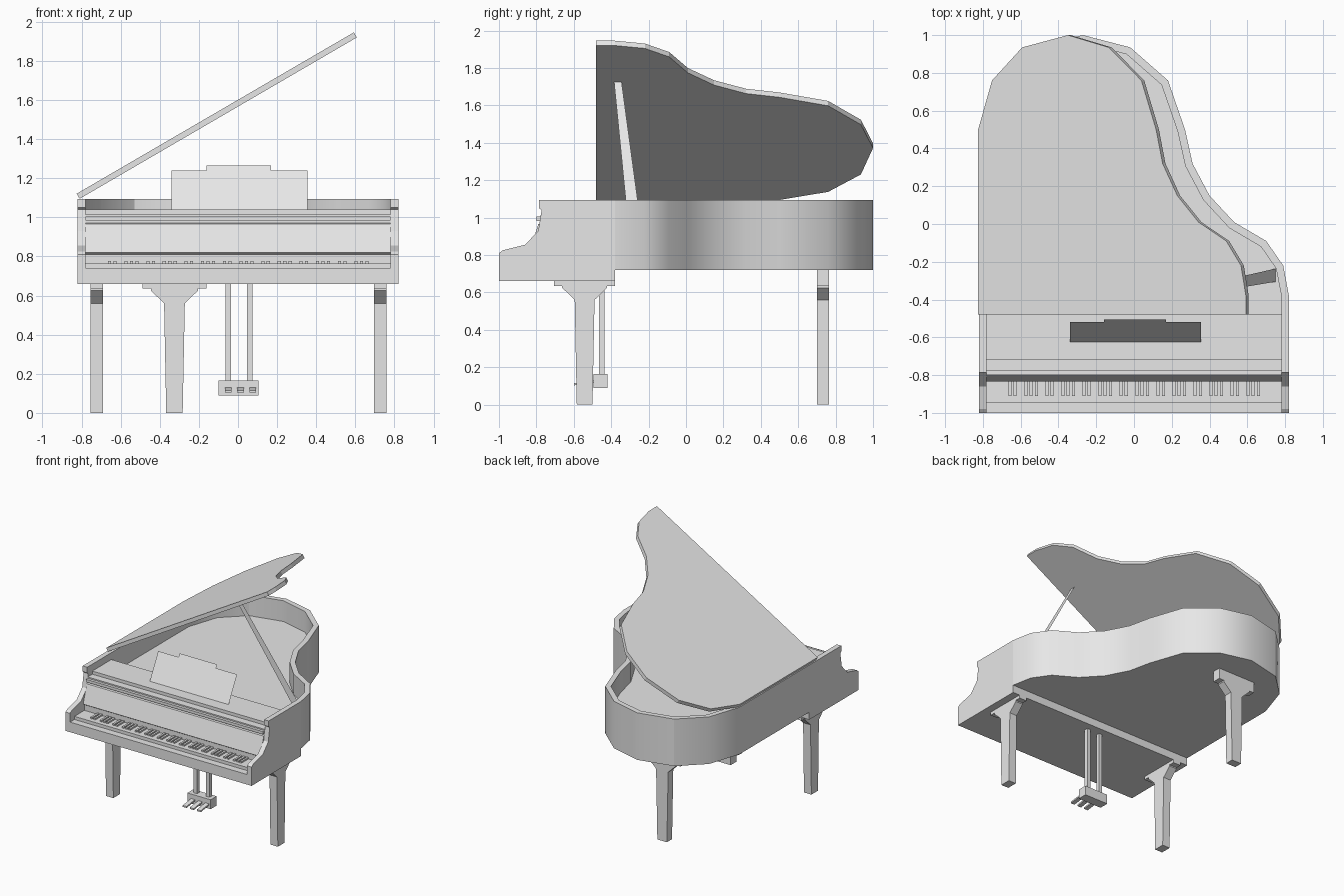
import bpy, bmesh, math
from mathutils import Vector, Matrix

cube = bpy.data.objects.get("Cube")
if cube:
    bpy.data.objects.remove(cube)

grey = bpy.data.materials.new("light_grey")
grey.use_nodes = True
grey.diffuse_color = (0.8, 0.8, 0.8, 1)
grey.node_tree.nodes["Principled BSDF"].inputs["Base Color"].default_value = (0.8, 0.8, 0.8, 1)


def make(name, verts, faces):
    mesh = bpy.data.meshes.new(name)
    mesh.from_pydata(verts, [], faces)
    bm = bmesh.new()
    bm.from_mesh(mesh)
    bmesh.ops.recalc_face_normals(bm, faces=bm.faces)
    bm.to_mesh(mesh)
    bm.free()
    mesh.materials.append(grey)
    obj = bpy.data.objects.new(name, mesh)
    bpy.context.collection.objects.link(obj)
    return obj


def prism(name, pts, axis, a, b):
    """Extrude a 2D profile along an axis from a to b."""
    place = {"x": lambda p, t: (t, p[0], p[1]),
             "y": lambda p, t: (p[0], t, p[1]),
             "z": lambda p, t: (p[0], p[1], t)}[axis]
    n = len(pts)
    verts = [place(p, t) for t in (a, b) for p in pts]
    faces = [list(range(n)), list(range(n, 2 * n))]
    faces += [(i, (i + 1) % n, n + (i + 1) % n, n + i) for i in range(n)]
    return make(name, verts, faces)


def box(name, x0, x1, y0, y1, z0, z1):
    return prism(name, [(x0, y0), (x1, y0), (x1, y1), (x0, y1)], "z", z0, z1)


def offset(path, d):
    """Shift an open path to its left by d."""
    out = []
    for i, p in enumerate(path):
        dirs = [(path[j + 1] - path[j]).normalized()
                for j in (i - 1, i) if 0 <= j < len(path) - 1]
        t = sum(dirs, Vector((0, 0))).normalized()
        out.append(p + Vector((-t.y, t.x)) * d / t.dot(dirs[0]))
    return out


# Curved case wall
curve = [Vector(p) for p in (
    (0.82, -0.38), (0.79, -0.22), (0.70, -0.09), (0.53, 0.01), (0.40, 0.15),
    (0.31, 0.32), (0.27, 0.50), (0.18, 0.76), (-0.02, 0.935), (-0.27, 1.0),
    (-0.55, 0.935), (-0.735, 0.76), (-0.82, 0.50), (-0.82, -0.38))]
inner = offset(curve, 0.04)
inner[0] = Vector((0.78, -0.38))
rim = prism("case_rim", curve + inner[::-1], "z", 0.72, 1.095)
bpy.ops.object.select_all(action="DESELECT")
rim.select_set(True)
bpy.context.view_layer.objects.active = rim
bpy.ops.object.shade_smooth_by_angle(angle=math.radians(30))

# Soundboard filling the case
prism("soundboard", [(0.78, -0.48)] + inner + [(-0.78, -0.48)], "z", 0.72, 0.93)

# Cheeks on either side of the keyboard
cheek = [(-1, 0.66), (-1, 0.81), (-0.98, 0.825), (-0.86, 0.855), (-0.79, 0.93),
         (-0.772, 1.04), (-0.785, 1.05), (-0.785, 1.095), (-0.38, 1.095), (-0.38, 0.66)]
prism("cheek_right", cheek, "x", -0.82, -0.78)
prism("cheek_left", cheek, "x", 0.78, 0.82)

# Keybed, fallboard and front shelf in one profile
front = [(-1, 0.66), (-1, 0.74), (-0.945, 0.74), (-0.945, 0.765), (-0.82, 0.765),
         (-0.82, 0.81), (-0.835, 0.82), (-0.79, 0.965), (-0.778, 0.97),
         (-0.778, 1.015), (-0.72, 1.015), (-0.72, 1.04), (-0.48, 1.04),
         (-0.48, 0.72), (-0.38, 0.72), (-0.38, 0.66)]
prism("keyboard_body", front, "x", -0.78, 0.78)
box("fallboard_hinge", -0.78, 0.78, -0.80, -0.77, 0.983, 1.005)

# Raised keys in groups of two and three
octave = 0.196
for i in range(7):
    for k in (0, 1, 3, 4, 5):
        x = -0.665 + octave * (i + k / 7)
        box("raised_key", x, x + 0.016, -0.91, -0.82, 0.76, 0.777)

# Lid, drawn closed and then swung open about its left-hand hinge
lid_pts = [(p.x + 0.82, p.y) for p in [Vector((0.82, -0.48))] + curve[:-1]]
lid = prism("lid", lid_pts + [(0, -0.48)], "z", 0, 0.03)
lid.data.transform(Matrix.Translation((-0.81, 0, 1.095))
                   @ Matrix.Rotation(math.radians(-30.2), 4, "Y"))

# Flat lid prop
make("lid_prop", [(0.27, -0.385, 1.73), (0.27, -0.345, 1.73),
                  (0.755, -0.235, 0.92), (0.755, -0.305, 0.92)], [(0, 1, 2, 3)])

# Sloping music desk with raised centre
desk = [(-0.34, 0), (0.355, 0), (0.355, 0.2), (0.17, 0.2), (0.17, 0.225),
        (-0.16, 0.225), (-0.16, 0.2), (-0.34, 0.2)]
make("music_desk", [(x, -0.625 + 0.53 * h, 1.04 + h) for x, h in desk],
     [list(range(len(desk)))])


# Tapered legs with flared brackets
def leg(name, centre, axis, a, b, top):
    half = [(0.042, 0), (0.053, 0.56), (0.12, 0.625), (0.12, 0.635),
            (0.163, 0.635), (0.163, top)]
    pts = [(centre + w, z) for w, z in half] + [(centre - w, z) for w, z in half[::-1]]
    prism(name, pts, axis, a, b)


leg("front_leg_right", -0.542, "x", -0.755, -0.69, 0.66)
leg("front_leg_left", -0.542, "x", 0.695, 0.76, 0.66)
leg("back_leg", -0.325, "y", 0.70, 0.765, 0.72)

# Pedal box, rods and pedals
box("pedal_box", -0.10, 0.105, -0.495, -0.42, 0.09, 0.165)
for x in (-0.05, 0.06):
    box("pedal_rod", x - 0.015, x + 0.015, -0.465, -0.435, 0.16, 0.66)
for x in (-0.05, 0.013, 0.075):
    prism("pedal", [(-0.49, 0.118), (-0.49, 0.13), (-0.6, 0.115), (-0.6, 0.103)],
          "x", x - 0.017, x + 0.017)
